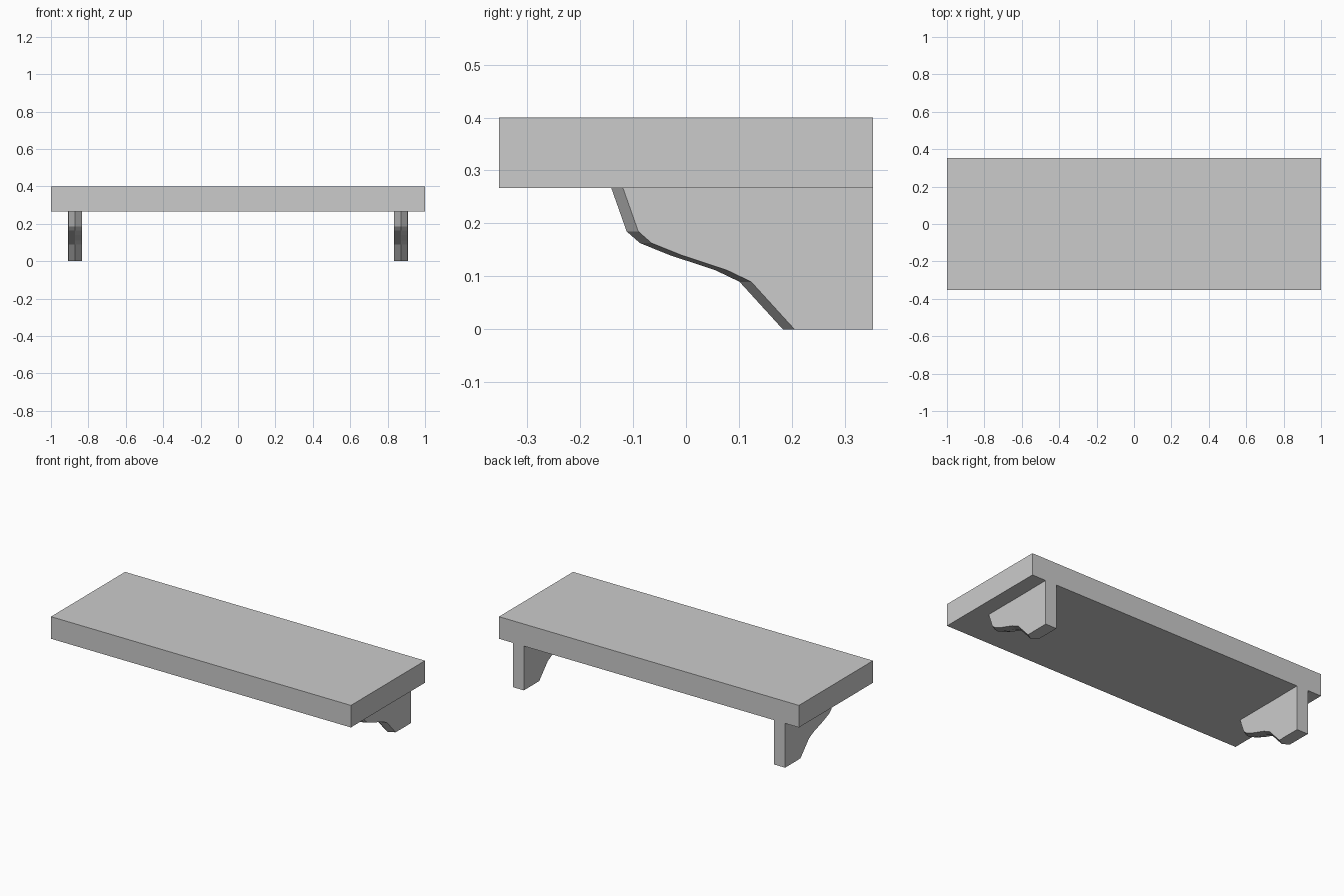
import bpy, bmesh

if "Cube" in bpy.data.objects:
    bpy.data.objects.remove(bpy.data.objects["Cube"])

BOARD_Z = 0.267
DEPTH = 0.353


def box(name, lo, hi):
    bpy.ops.mesh.primitive_cube_add(size=1, location=[(a + b) / 2 for a, b in zip(lo, hi)])
    ob = bpy.context.object
    ob.name = name
    ob.scale = [b - a for a, b in zip(lo, hi)]
    bpy.ops.object.transform_apply(location=False, rotation=False, scale=True)
    return ob


def console(name, cx, half, ridge, back):
    """Scrolled bracket whose front edge comes to a central ridge."""
    front = [(-0.119, BOARD_Z), (-0.090, 0.185), (-0.065, 0.163), (-0.008, 0.140),
             (0.077, 0.112), (0.123, 0.090), (0.205, 0.0)]
    bm = bmesh.new()
    rings = []
    for dx, shift in ((-half, 0), (0, -ridge), (half, 0)):
        pts = [(y + shift, z) for y, z in front] + [(back, 0.0), (back, BOARD_Z)]
        rings.append([bm.verts.new((cx + dx, y, z)) for y, z in pts])
    n = len(rings[0])
    for a, b in zip(rings, rings[1:]):
        for i in range(n):
            j = (i + 1) % n
            bm.faces.new((a[i], a[j], b[j], b[i]))
    bm.faces.new(rings[0])
    bm.faces.new(rings[-1])
    bmesh.ops.recalc_face_normals(bm, faces=bm.faces)
    mesh = bpy.data.meshes.new(name)
    bm.to_mesh(mesh)
    bm.free()
    ob = bpy.data.objects.new(name, mesh)
    bpy.context.collection.objects.link(ob)
    return ob


# Shelf board
box("shelf_board", (-1, -DEPTH, BOARD_Z), (1, DEPTH, 0.4))

# Brackets: wall post at the back with a scrolled console in front
for side, label in ((-1, "left"), (1, "right")):
    cx = side * 0.871
    box(label + "_wall_post", (cx - 0.037, 0.234, 0), (cx + 0.037, DEPTH, BOARD_Z))
    console(label + "_bracket", cx, 0.036, 0.022, 0.234)
